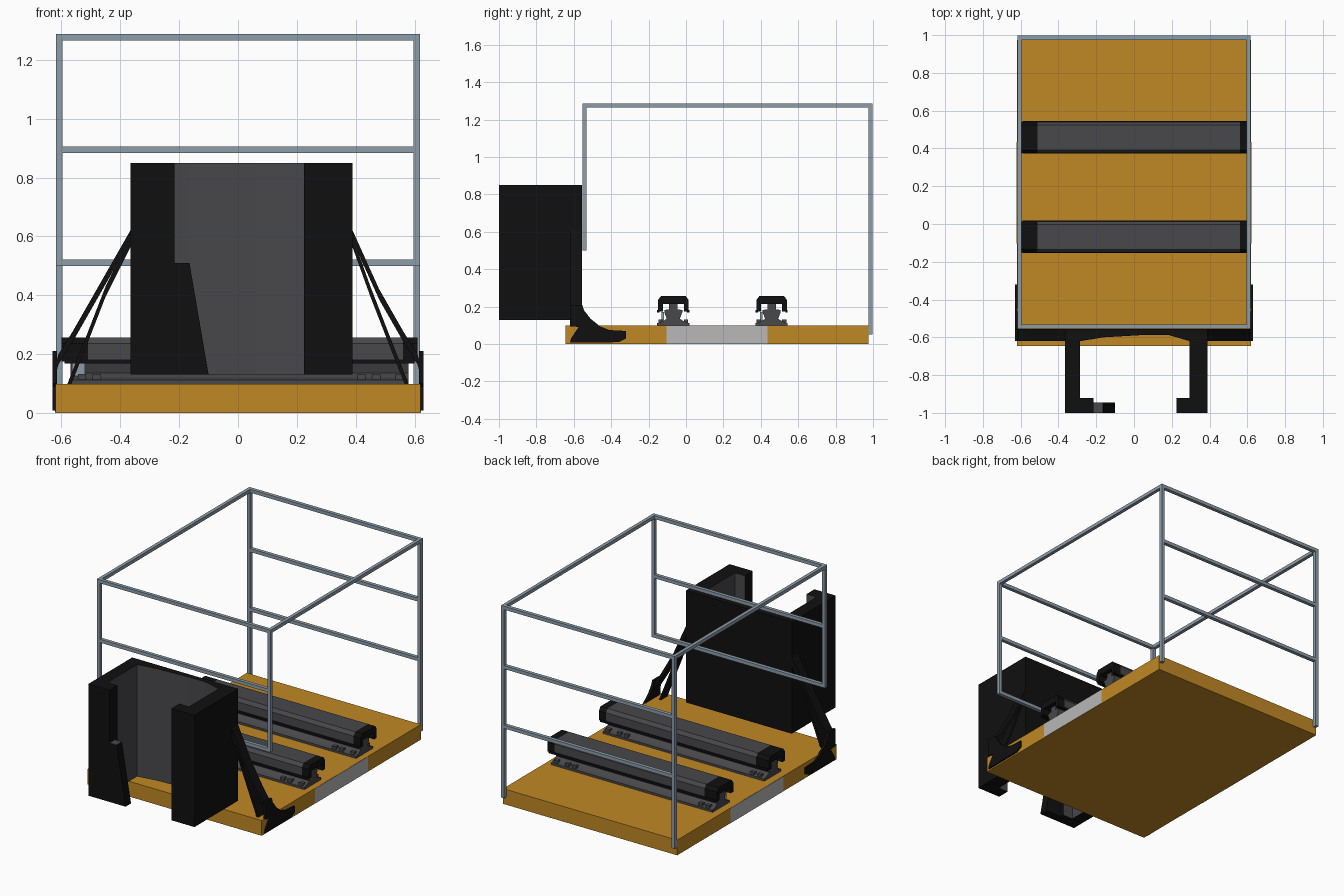
import bpy, bmesh
from mathutils import Vector

cube = bpy.data.objects.get("Cube")
if cube:
    bpy.data.objects.remove(cube, do_unlink=True)


def material(name, r, g, b):
    m = bpy.data.materials.new(name)
    m.use_nodes = True
    m.diffuse_color = (r, g, b, 1)
    bsdf = next(n for n in m.node_tree.nodes if n.type == 'BSDF_PRINCIPLED')
    bsdf.inputs["Base Color"].default_value = (r, g, b, 1)
    return m


ORANGE = material("orange paint", 0.53, 0.25, 0.018)
STEEL = material("blue grey steel", 0.27, 0.34, 0.40)
BLACK = material("black plastic", 0.005, 0.005, 0.005)
DARK = material("dark grey", 0.065, 0.065, 0.072)
PALE = material("pale grey", 0.48, 0.48, 0.48)


def finish(name, bm, *mats):
    bmesh.ops.recalc_face_normals(bm, faces=bm.faces[:])
    mesh = bpy.data.meshes.new(name)
    bm.to_mesh(mesh)
    bm.free()
    for m in mats:
        mesh.materials.append(m)
    ob = bpy.data.objects.new(name, mesh)
    bpy.context.collection.objects.link(ob)
    return ob


def prism(name, outline, axis, lo, hi, *mats, rule=None):
    """Extrude a 2D outline along an axis; the outline uses the other two axes in order."""
    bm = bmesh.new()

    def point(p, t):
        co = list(p)
        co.insert("xyz".index(axis), t)
        return co

    face = bm.faces.new([bm.verts.new(point(p, lo)) for p in outline])
    ext = bmesh.ops.extrude_face_region(bm, geom=[face])["geom"]
    shift = Vector(point((0, 0), hi - lo))
    bmesh.ops.translate(bm, verts=[g for g in ext if isinstance(g, bmesh.types.BMVert)], vec=shift)
    if rule:
        bm.normal_update()
        for f in bm.faces:
            f.material_index = int(rule(f))
    return finish(name, bm, *mats)


def box(name, x, y, z, mat):
    return prism(name, [(x[0], y[0]), (x[1], y[0]), (x[1], y[1]), (x[0], y[1])],
                 "z", z[0], z[1], mat)


def strip(name, path, width, y0, y1, mat):
    """Slim plate following a path in the xz plane."""
    outline = path + [(x, z - width) for x, z in reversed(path)]
    return prism(name, outline, "y", y0, y1, mat)


# Platform with pale side panels
box("platform", (-.62, .62), (-.645, .975), (0, .098), ORANGE)
for side, label in ((-1, "right"), (1, "left")):
    xs = sorted((side * .619, side * .622))
    box(label + "_side_panel", xs, (-.103, .435), (.001, .097), PALE)

# Guard frame
W = .022
for side, label in ((-1, "right"), (1, "left")):
    xs = sorted((side * .618, side * (.618 - W)))
    box(label + "_rear_post", xs, (.975, .998), (.05, 1.287), STEEL)
    box(label + "_front_post", xs, (-.553, -.531), (.5, 1.287), STEEL)
    box(label + "_top_rail", xs, (-.54, .985), (1.265, 1.287), STEEL)
for label, ys in (("front", (-.553, -.531)), ("rear", (.975, .998))):
    for level, z in (("lower", .5), ("middle", .883), ("upper", 1.265)):
        box(f"{label}_{level}_crossbar", (-.61, .61), ys, (z, z + W), STEEL)


# Mirrored outline about the bed centre line
def mirrored(half, cy):
    return [(cy + y, z) for y, z in half] + [(cy - y, z) for y, z in reversed(half)]


# Two support beds running across the platform
cover = [(.056, .175), (.082, .175), (.082, .235), (.066, .257)]
cover_inner = [(.056, .215), (.056, .175)]
stand = [(.086, .098), (.086, .112), (.06, .12), (.035, .135), (.048, .17), (.048, .182),
         (.022, .186), (.022, .22)]
for label, cy in (("front", -.068), ("rear", .458)):
    shell = mirrored(cover, cy) + [(cy - y, z) for y, z in reversed(cover_inner)] \
        + [(cy + y, z) for y, z in cover_inner]
    prism(label + "_bed_cover", shell, "x", -.51, .56, DARK)
    prism(label + "_bed_right_cap", shell, "x", -.6, -.51, BLACK)
    prism(label + "_bed_left_cap", shell, "x", .56, .61, BLACK)
    prism(label + "_bed_stand", mirrored(stand, cy), "x", -.57, .58, DARK)
    for sy in (-1, 1):
        y = cy + sy * .08
        box(label + "_bed_edge_strip", (-.59, .6), (y - .006, y + .006), (.168, .182), BLACK)
        for x in (-.53, -.48, .42, .47, .55):
            box(label + "_bed_bolt", (x - .014, x + .014),
                (cy + sy * .068 - .012, cy + sy * .068 + .012), (.11, .132), DARK)
    box(label + "_bed_bracket", (-.565, -.52), (cy - .062, cy - .05), (.125, .172), STEEL)


# Open-fronted housing with a grey lined interior
def lining(f):
    c = f.calc_center_median()
    return abs(f.normal.z) < .5 and -.30 < c.x < .30 and -.925 < c.y < -.57


housing = [(-.365, -1), (-.215, -1), (-.215, -.92), (-.285, -.92), (-.285, -.62), (-.16, -.6),
           (.06, -.587), (.18, -.587), (.295, -.62), (.295, -.92), (.225, -.92), (.225, -1),
           (.39, -1), (.39, -.555), (-.365, -.555)]
prism("housing", housing, "z", .13, .85, BLACK, DARK, rule=lining)
prism("housing_slanted_flange", [(-.22, .13), (-.1, .13), (-.165, .51), (-.22, .51)],
      "y", -1, -.945, BLACK, DARK, rule=lambda f: f.calc_center_median().z > .5)

# Struts from the housing down to the platform corners
for side, label, root in ((-1, "right", .36), (1, "left", .385)):
    outer = [(root, .63), (.48, .42), (.56, .28), (.61, .2), (.63, .13)]
    inner = [(root, .61), (.45, .43), (.52, .25), (.58, .098)]
    for kind, path in (("outer", outer), ("inner", inner)):
        strip(f"{label}_{kind}_strut", [(side * x, z) for x, z in path], .035, -.62, -.555, BLACK)

    # Curved foot clasping the platform side
    foot = [(-.62, .008), (-.36, .01), (-.32, .03), (-.32, .07), (-.41, .075), (-.46, .095),
            (-.51, .135), (-.545, .18), (-.555, .21), (-.62, .21), (-.62, .1), (-.575, .09),
            (-.615, .03)]
    xs = sorted((side * .615, side * .63))
    prism(label + "_foot", foot, "x", xs[0], xs[1], BLACK)
